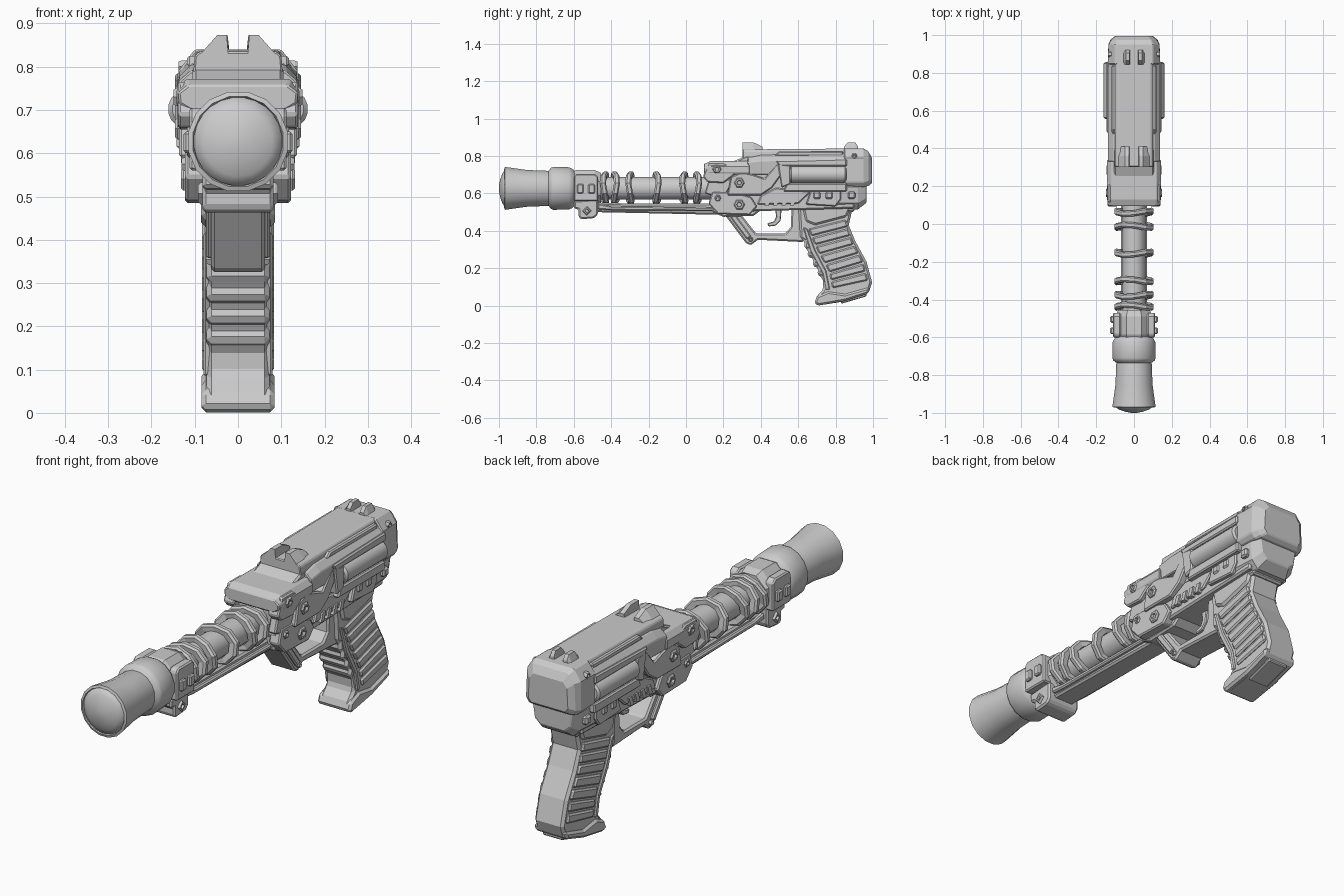
import bpy, bmesh, math
from mathutils import Vector

BZ = 0.627  # barrel axis height


def finish(name, bm, bevel=0.0, smooth=None):
    bmesh.ops.recalc_face_normals(bm, faces=bm.faces)
    me = bpy.data.meshes.new(name)
    bm.to_mesh(me)
    bm.free()
    ob = bpy.data.objects.new(name, me)
    bpy.context.collection.objects.link(ob)
    if bevel:
        m = ob.modifiers.new("bevel", 'BEVEL')
        m.width, m.segments, m.limit_method = bevel, 1, 'ANGLE'
        m.angle_limit = math.radians(40)
    if smooth:
        bpy.ops.object.select_all(action='DESELECT')
        ob.select_set(True)
        bpy.context.view_layer.objects.active = ob
        bpy.ops.object.shade_smooth_by_angle(angle=math.radians(smooth))
    return ob


def skin(name, rings, closed=False, bevel=0.0, smooth=None):
    """Bridge equal-length vertex rings; cap the ends or close the loop."""
    bm = bmesh.new()
    rows = [[bm.verts.new(p) for p in r] for r in rings]
    n = len(rows[0])
    for a, b in zip(rows, rows[1:] + (rows[:1] if closed else [])):
        for i in range(n):
            j = (i + 1) % n
            bm.faces.new((a[i], a[j], b[j], b[i]))
    if not closed:
        bm.faces.new(rows[0])
        bm.faces.new(rows[-1])
    return finish(name, bm, bevel, smooth)


def prism(name, prof, x0, x1, bevel=0.0):
    """(y, z) outline extruded along x."""
    return skin(name, [[(x, y, z) for y, z in prof] for x in (x0, x1)], bevel=bevel)


def mid(name, prof, hw, bevel=0.008):
    return prism(name, prof, -hw, hw, bevel)


def pair(name, prof, x0, x1, bevel=0.006):
    ob = prism(name, prof, x0, x1, bevel)
    mirror(ob)
    return ob


def mirror(ob):
    ob.modifiers.new("mirror", 'MIRROR').use_axis = (True, False, False)


def rect(y0, y1, z0, z1):
    return [(y0, z0), (y1, z0), (y1, z1), (y0, z1)]


def loft(name, secs, bevel=0.0):
    """Right-half (x, z) outlines, mirrored, lofted along y."""
    rings = [[(x, y, z) for x, z in h] + [(-x, y, z) for x, z in reversed(h)] for y, h in secs]
    return skin(name, rings, bevel=bevel)


def lathe(name, prof, n=16, x=0.0, z=BZ, closed=False, sx=1.0, smooth=35, wave=0.0):
    """(y, r) outline turned about an axis along y."""
    rings = []
    for y, r in prof:
        ring = []
        for i in range(n):
            a = 2 * math.pi * (i + 0.5) / n
            ring.append((x + sx * r * math.cos(a), y + wave * math.sin(2 * a + 0.6), z + r * math.sin(a)))
        rings.append(ring)
    return skin(name, rings, closed, smooth=smooth)


def bolt(name, y, z, x, r=0.025, n=6):
    """Recessed hexagonal bolt on both sides."""
    def ring(xx, rr):
        return [(xx, y + rr * math.cos(math.tau * i / n), z + rr * math.sin(math.tau * i / n)) for i in range(n)]
    mirror(skin(name, [ring(x - .03, r), ring(x + .004, r), ring(x + .01, r * .8),
                       ring(x + .01, r * .5), ring(x, r * .4)]))


# Muzzle, lens, collar, barrel
lathe("muzzle_flare", [(-.70, .09), (-.72, .095), (-.85, .10), (-.955, .115), (-.968, .117),
                       (-.972, .106), (-.955, .10)])
lathe("lens", [(-.95, .104), (-.968, .102), (-.982, .08), (-.993, .05), (-1, .015)], n=24, smooth=60)
lathe("muzzle_collar", [(-.735, .095), (-.722, .112), (-.71, .117), (-.625, .115), (-.61, .108), (-.59, .09)])
lathe("barrel", [(-.62, .062), (.2, .062)])

# Coil hoops around the barrel
for i, y in enumerate((-.435, -.378, -.30, -.155, -.012, .062)):
    lathe(f"coil_{i}", [(y - .014, .06), (y - .016, .083), (y - .007, .091), (y + .009, .091),
                        (y + .016, .083), (y + .014, .06)], n=10, closed=True, sx=1.2, smooth=None,
          wave=.009 if i % 2 else -.009)

# Front clamp
lathe("clamp_band", [(-.60, .07), (-.60, .098), (-.585, .106), (-.49, .106), (-.455, .09), (-.455, .06)],
      n=8, smooth=None)
pair("clamp_side", [(-.60, .56), (-.47, .56), (-.47, .69), (-.49, .705), (-.585, .705), (-.60, .69)], .07, .112)
for y in (-.565, -.505):
    pair("clamp_tab", rect(y - .018, y + .018, .60, .65), .10, .126)
mid("clamp_foot", [(-.60, .56), (-.60, .52), (-.575, .515), (-.575, .475), (-.56, .462), (-.49, .468),
                   (-.47, .49), (-.47, .57)], .082)
bolt("clamp_bolt", -.53, .507, .082, .025, 4)

# Lower rail with raised side strips
mid("lower_rail", [(-.48, .50), (.22, .485), (.22, .545), (-.48, .548)], .052)
pair("rail_strip", [(-.47, .515), (-.40, .51), (.20, .505), (.20, .525), (-.40, .532), (-.47, .545)], .045, .068)

# Receiver core and lower frame
mid("receiver_core", [(.13, .57), (.2, .50), (.9, .52), (.9, .80), (.32, .80), (.13, .72)], .105)
mid("lower_frame", [(.14, .50), (.2, .475), (.36, .48), (.40, .51), (.62, .52), (.9, .50), (.9, .58), (.14, .58)], .082)

# Nose slab and top shroud
loft("nose_slab", [(.095, [(.11, .70), (.135, .715), (.138, .74), (.115, .757)]),
                   (.13, [(.115, .69), (.142, .71), (.142, .745), (.12, .772)]),
                   (.34, [(.115, .68), (.142, .71), (.142, .745), (.12, .772)])], .004)
loft("top_shroud", [(.33, [(.13, .70), (.138, .765), (.11, .79)]),
                    (.40, [(.13, .70), (.138, .775), (.108, .805)]),
                    (.86, [(.13, .70), (.138, .785), (.108, .818)])], .004)
loft("top_plate", [(.303, [(.105, .765), (.10, .825), (.09, .835)]),
                   (.88, [(.105, .77), (.10, .832), (.09, .84)])], .004)
pair("plate_groove_rail", [(.47, .80), (.84, .80), (.84, .825), (.50, .825)], .09, .118)

# Sights
for s in (-1, 1):
    skin("front_sight", [[(s * x, y, z) for x, z in ((.022, .82), (.095, .82), (.048, zt), (.026, zt))]
                         for y, zt in ((.303, .873), (.36, .873), (.41, .85))])
    skin("rear_sight", [[(s * x, y, z) for x, z in ((.018, .82), (.062, .82), (.042, zt), (.024, zt))]
                        for y, zt in ((.845, .85), (.865, .873), (.905, .873), (.92, .85))])

# Rear cap, upper and lower
loft("rear_cap", [(.845, [(.118, .64), (.138, .66), (.138, .79), (.10, .84)]),
                  (.95, [(.118, .635), (.136, .66), (.134, .79), (.10, .84)]),
                  (.975, [(.108, .64), (.125, .665), (.12, .785), (.09, .825)]),
                  (.995, [(.085, .655), (.10, .675), (.095, .765), (.075, .79)])], .005)
loft("rear_cap_lower", [(.80, [(.08, .51), (.115, .55), (.122, .64)]),
                        (.92, [(.078, .515), (.108, .55), (.116, .64)]),
                        (.965, [(.06, .55), (.088, .575), (.10, .645)])], .005)

# Side cells and their cradles
for s in (-1, 1):
    lathe("side_cell", [(.555, .036), (.565, .046), (.85, .046), (.858, .036)], n=16, x=s * .116, z=.702)
pair("cell_cradle_top", [(.50, .745), (.86, .745), (.86, .785), (.48, .775)], .10, .146)
pair("cell_cradle_bottom", [(.52, .61), (.86, .61), (.86, .655), (.54, .655)], .09, .142)
pair("cell_stop", [(.51, .63), (.56, .65), (.56, .75), (.49, .76)], .09, .146)

# Layered side plates
pair("diagonal_plate", [(.22, .59), (.40, .59), (.46, .63), (.55, .755), (.49, .765), (.42, .68),
                        (.36, .70), (.30, .715), (.24, .69)], .09, .136)
pair("front_upper_lug", [(.09, .69), (.115, .66), (.20, .655), (.26, .70), (.26, .735), (.20, .765), (.12, .765)],
     .085, .139)
pair("front_lower_lug", [(.12, .545), (.17, .49), (.34, .485), (.38, .53), (.35, .58), (.27, .605), (.14, .61)],
     .07, .122)
pair("lug_tie", [(.10, .60), (.20, .57), (.25, .66), (.20, .70), (.12, .67)], .08, .118)
pair("mid_plate", [(.38, .54), (.60, .545), (.67, .61), (.48, .63), (.40, .59)], .08, .118)
pair("rear_plate", [(.64, .54), (.80, .53), (.83, .57), (.83, .625), (.67, .625)], .08, .125)
for y in (.70, .765, .885):
    pair("rear_stud", rect(y - .02, y + .02, .57, .61), .10, .132, .008)
for i in range(4):
    pair("vent_rib", [(.42 + .045 * i, .535), (.442 + .045 * i, .535), (.455 + .045 * i, .575),
                      (.433 + .045 * i, .575)], .09, .126, 0)
for y, z, x, r in ((.165, .73, .139, .024), (.285, .657, .136, .028), (.285, .54, .122, .03),
                   (.17, .575, .12, .018), (.90, .80, .128, .016)):
    bolt("side_bolt", y, z, x, r)

# Trigger guard and trigger
mid("trigger_guard", [(.205, .50), (.215, .475), (.32, .335), (.345, .322), (.385, .352), (.63, .34),
                      (.66, .53), (.565, .53), (.56, .42), (.53, .385), (.375, .385), (.285, .50)], .062)
pair("guard_side_rib", [(.235, .475), (.325, .355), (.35, .37), (.265, .485)], .05, .074)
bolt("guard_bolt", .345, .355, .064, .014)
mid("trigger", [(.475, .53), (.482, .475), (.47, .45), (.435, .44), (.44, .423), (.48, .428),
                (.506, .455), (.512, .53)], .022, .004)

# Grip core with finger notches on the front edge
back = [(.975, .065), (.995, .125), (.965, .235), (.905, .345), (.87, .43), (.895, .54)]
mid("grip_core", [(.60, .53), (.61, .36), (.635, .345), (.632, .305), (.655, .30), (.648, .262), (.685, .25),
                  (.675, .212), (.71, .20), (.70, .165), (.73, .15), (.735, .09), (.70, .05), (.685, .012),
                  (.71, .001), (.83, .02)] + back, .073, .014)
mid("grip_toe", [(.685, .012), (.71, .001), (.85, .025), (.975, .065), (.985, .10), (.85, .062), (.76, .075),
                 (.70, .05)], .084, .01)
mid("butt_plate", [(.83, .01), (.965, .05), (.965, .075), (.83, .04)], .05, .004)

# Slanted ribs on both grip panels
front = [Vector(p) for p in ((.655, .41), (.70, .30), (.765, .185), (.785, .085))]
rear = [Vector(p) for p in ((.855, .46), (.885, .35), (.945, .24), (.975, .125))]


def along(path, t):
    f = min(t, .9999) * (len(path) - 1)
    i = int(f)
    return path[i].lerp(path[i + 1], f - i)


for i in range(7):
    a, b = i / 7, (i + .8) / 7
    pair(f"grip_rib_{i}", [along(front, a), along(rear, a), along(rear, b), along(front, b)], .06, .083, .007)
pair("grip_front_strip", [(.625, .42), (.65, .41), (.69, .30), (.75, .185), (.77, .085), (.745, .085),
                          (.73, .17), (.665, .29)], .06, .08, .005)
pair("grip_shoulder", [(.62, .54), (.64, .45), (.69, .43), (.86, .475), (.885, .54)], .06, .085, .01)
